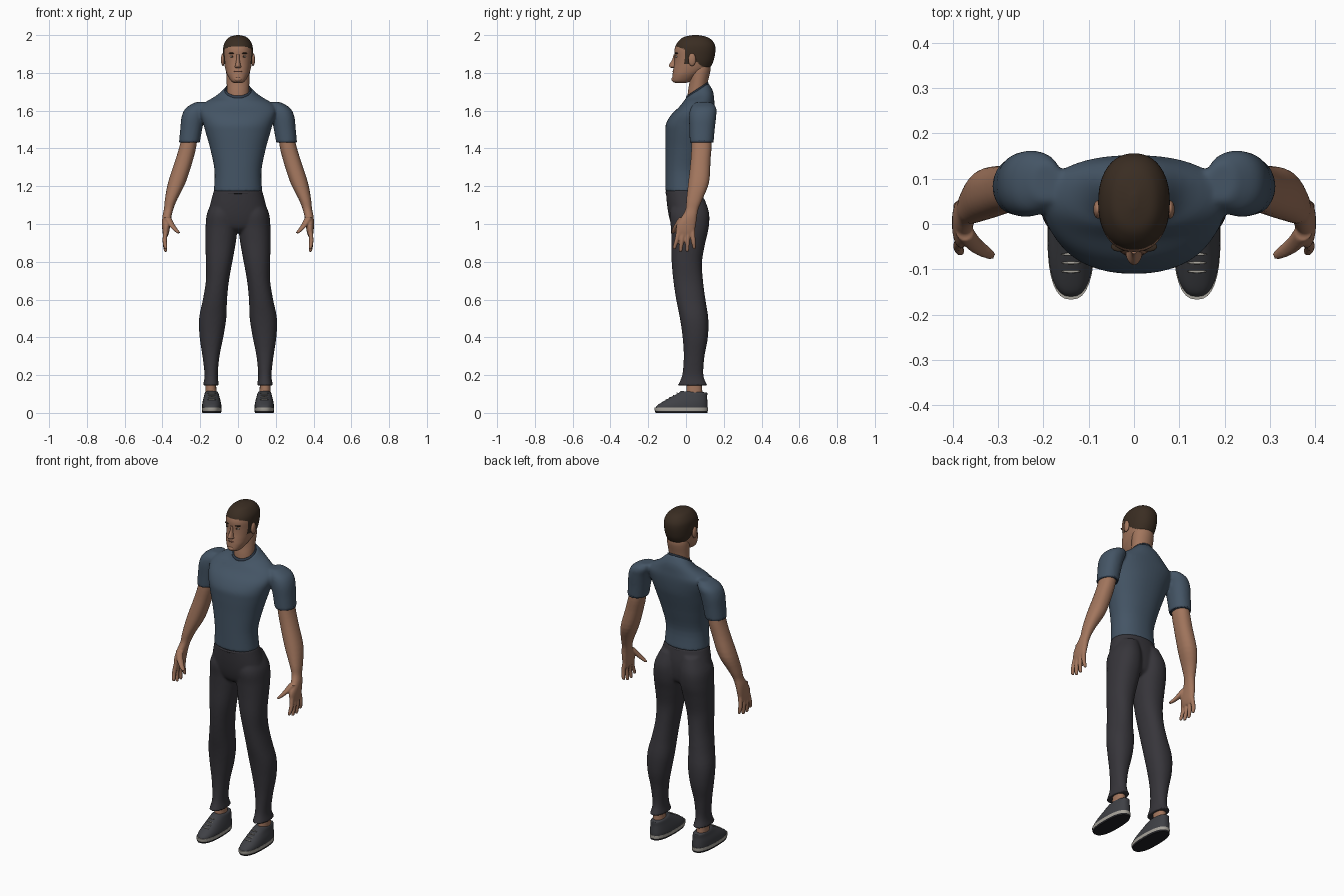
import bpy, bmesh, math
from mathutils import Vector, Matrix

old = bpy.data.objects.get("Cube")
if old:
    bpy.data.objects.remove(old, do_unlink=True)


def material(name, r, g, b):
    m = bpy.data.materials.new(name)
    m.use_nodes = True
    m.diffuse_color = (r, g, b, 1)
    node = m.node_tree.nodes["Principled BSDF"]
    node.inputs["Base Color"].default_value = (r, g, b, 1)
    node.inputs["Roughness"].default_value = 0.8
    return m


skin = material("skin", .36, .18, .11)
hair = material("brown hair", .042, .026, .016)
blue = material("blue cotton", .058, .09, .13)
navy = material("dark blue trim", .03, .045, .07)
charcoal = material("charcoal cloth", .038, .036, .043)
canvas = material("grey canvas", .05, .052, .06)
rubber = material("pale rubber", .38, .36, .32)
tread = material("dark tread", .015, .015, .018)
eye_white = material("eye white", .5, .45, .4)
lip = material("lip", .22, .09, .06)


def smooth_steps(rows, steps):
    """Catmull-Rom interpolation between rows of numbers."""
    out = []
    for i in range(len(rows) - 1):
        a, b, c, d = (rows[min(max(j, 0), len(rows) - 1)] for j in range(i - 1, i + 3))
        for s in range(steps):
            t = s / steps
            out.append([q + t * (r - p + t * (2*p - 5*q + 4*r - w + t * (3*(q - r) + w - p))) / 2
                        for p, q, r, w in zip(a, b, c, d)])
    return out + [list(rows[-1])]


def loft(bm, rows, side=1, n=32, steps=4, power=2.2):
    """Closed skin over rings given as (z, x_min, x_max, y_min, y_max, tilt)."""
    rows = [tuple(r) + (0,) * (6 - len(r)) for r in rows]
    rings = []
    for z, xa, xb, ya, yb, tilt in smooth_steps(rows, steps):
        ring = []
        for i in range(n):
            a = math.tau * i / n
            c, s = math.cos(a), math.sin(a)
            dx = math.copysign(abs(c) ** (2 / power), c) * (xb - xa) / 2
            dy = math.copysign(abs(s) ** (2 / power), s) * (yb - ya) / 2
            ring.append(bm.verts.new((side * ((xa + xb) / 2 + dx), (ya + yb) / 2 + dy, z + tilt * dy)))
        rings.append(ring)
    for lo, hi in zip(rings, rings[1:]):
        for i in range(n):
            j = (i + 1) % n
            bm.faces.new((lo[i], lo[j], hi[j], hi[i]))
    bm.faces.new(rings[0])
    bm.faces.new(rings[-1])


def tube(bm, points, side=1):
    """Tapered limb through points given as (x, y, z, radius)."""
    loft(bm, [(z, x - r, x + r, y - r, y + r) for x, y, z, r in points], side, n=12, power=2)


def ball(bm, centre, radii, side=1):
    x, y, z = centre
    m = Matrix.Translation((side * x, y, z)) @ Matrix.Diagonal((*radii, 1))
    bmesh.ops.create_uvsphere(bm, u_segments=20, v_segments=12, radius=1, matrix=m)


def finish(name, bm, mats, rule=None, voxel=0, relax=4, angle=50):
    bmesh.ops.recalc_face_normals(bm, faces=bm.faces)
    for f in bm.faces:
        f.smooth = True
        if rule:
            f.material_index = rule(f.calc_center_median())
    for e in bm.edges:
        e.smooth = len(e.link_faces) < 2 or e.calc_face_angle(0) < math.radians(angle)
    me = bpy.data.meshes.new(name)
    bm.to_mesh(me)
    bm.free()
    for m in mats:
        me.materials.append(m)
    ob = bpy.data.objects.new(name, me)
    bpy.context.collection.objects.link(ob)
    if voxel:  # fuse overlapping volumes into one soft skin
        r = ob.modifiers.new("fuse", 'REMESH')
        r.mode, r.voxel_size, r.use_smooth_shade = 'VOXEL', voxel, True
        s = ob.modifiers.new("relax", 'SMOOTH')
        s.factor, s.iterations = .5, relax
    return ob


def band(name, mat, centre, rx, ry, thick, tilt=0):
    """Elliptical ring of trim."""
    bm = bmesh.new()
    n, k = 40, 8
    grid = []
    for i in range(n):
        a = math.tau * i / n
        row = []
        for j in range(k):
            b = math.tau * j / k
            o = thick * math.cos(b)
            y = (ry + o) * math.sin(a)
            row.append(bm.verts.new(Vector(centre) + Vector(
                ((rx + o) * math.cos(a), y, 1.6 * thick * math.sin(b) + tilt * y))))
        grid.append(row)
    for i in range(n):
        for j in range(k):
            p, q, v = (i + 1) % n, (j + 1) % k, grid
            bm.faces.new((v[i][j], v[p][j], v[p][q], v[i][q]))
    finish(name, bm, [mat], angle=180)


SIDES = ((1, "left"), (-1, "right"))

# Shirt: torso and both sleeves fused
bm = bmesh.new()
torso = [(1.172, .128, -.109, .088), (1.28, .124, -.109, .08), (1.39, .145, -.109, .105),
         (1.48, .17, -.11, .13), (1.53, .184, -.106, .143), (1.58, .2, -.077, .15),
         (1.62, .2, -.036, .152), (1.65, .165, -.012, .15)]
rows = [(z, -w, w, f, b) for z, w, f, b in torso]
rows += [(1.68, -.11, .11, -.006, .143, .3), (1.707, -.072, .072, 0, .118, .65)]
loft(bm, rows, n=48)
sleeve = [(1.432, .202, .312, .02, .146), (1.5, .19, .306, .018, .152), (1.57, .175, .298, .016, .16),
          (1.615, .16, .275, .025, .16), (1.645, .16, .225, .05, .135)]
for s, _ in SIDES:
    loft(bm, sleeve, s)
finish("shirt", bm, [blue], voxel=.007, relax=6)
band("collar", navy, (0, .059, 1.707), .066, .055, .005, .65)
for s, label in SIDES:
    band(label + "_sleeve_hem", navy, (s * .257, .083, 1.437), .051, .059, .004)

# Trousers: hips and both legs fused
bm = bmesh.new()
hips = [(1.18, .127, -.107, .085), (1.1, .148, -.1, .1), (1.03, .158, -.088, .1),
        (.98, .13, -.07, .09), (.955, .06, -.04, .06)]
loft(bm, [(z, -w, w, f, b) for z, w, f, b in hips], n=48)
leg = [(1.14, .015, .125, -.06, .095), (1.06, .004, .163, -.086, .122), (.98, .003, .172, -.08, .12),
       (.9, .012, .173, -.077, .102), (.8, .03, .17, -.076, .085), (.7, .048, .17, -.067, .09),
       (.6, .058, .186, -.052, .103), (.5, .062, .206, -.032, .118), (.4, .078, .203, -.018, .116),
       (.3, .098, .188, -.012, .098), (.2, .107, .177, -.02, .092), (.145, .1, .186, -.044, .114)]
for s, _ in SIDES:
    loft(bm, leg, s)
finish("trousers", bm, [charcoal], voxel=.007)
band("waistband", charcoal, (0, -.01, 1.166), .126, .095, .004)

# Arms with palm, fingers and thumb
arm = [(1.56, .21, .28, .04, .13), (1.43, .218, .305, .03, .136), (1.34, .238, .331, .025, .13),
       (1.22, .277, .37, .012, .122), (1.13, .322, .387, .002, .087), (1.08, .342, .392, -.002, .066),
       (1.04, .352, .4, -.022, .058), (1, .358, .402, -.048, .053), (.96, .364, .4, -.053, .045),
       (.935, .372, .395, -.045, .036)]
fingers = [(.034, .043, .868), (.01, .006, .852), (-.015, -.028, .852), (-.038, -.06, .866)]
for s, label in SIDES:
    bm = bmesh.new()
    loft(bm, arm, s)
    for root, tip, low in fingers:
        tube(bm, [(.382, root, .97, .013), (.388, (root + tip) / 2, .915, .012),
                  (.384, tip, low + .012, .01), (.382, tip, low, .006)], s)
    tube(bm, [(.374, -.018, 1.035, .02), (.352, -.045, .995, .018),
              (.327, -.062, .965, .014), (.312, -.07, .95, .009)], s)
    finish(label + "_arm", bm, [skin], voxel=.0045, relax=3)

# Neck
bm = bmesh.new()
loft(bm, [(1.64, -.06, .06, .006, .112), (1.7, -.058, .058, .01, .11), (1.75, -.06, .06, .018, .115),
          (1.82, -.062, .062, .02, .13), (1.86, -.05, .05, .03, .12)], power=2)
finish("neck", bm, [skin])


# Head, with the hair coloured by a hairline that runs round the ears
def is_hair(p):
    if p.y < -.008:
        line = 1.925 - (p.y + .01) * .35
    elif p.y < .018:
        line = 1.845
    elif p.y < .045:
        line = 1.88
    else:
        line = 1.865 - (p.y - .045) * .7
    return int(p.z > line)


bm = bmesh.new()
skull = [(1.747, .022, -.058, .0), (1.758, .038, -.072, .03), (1.79, .057, -.071, .075),
         (1.82, .067, -.067, .12), (1.85, .073, -.062, .14), (1.88, .077, -.06, .15),
         (1.92, .079, -.061, .156), (1.95, .075, -.052, .152), (1.975, .061, -.033, .135),
         (1.991, .042, -.008, .108), (2, .008, .035, .065)]
loft(bm, [(z, -w, w, f, b) for z, w, f, b in skull], n=80, steps=8)
finish("head", bm, [skin, hair], is_hair, angle=180)

# Nose and chin
bm = bmesh.new()
loft(bm, [(1.898, -.008, .008, -.066, -.04), (1.87, -.009, .009, -.073, -.04),
          (1.842, -.014, .014, -.09, -.04), (1.831, -.018, .018, -.087, -.04),
          (1.825, -.01, .01, -.075, -.04)], n=20, power=2)
ball(bm, (0, -.062, 1.766), (.022, .016, .014))
finish("nose_and_chin", bm, [skin])

# Mouth
bm = bmesh.new()
ball(bm, (0, -.064, 1.807), (.023, .007, .005))
finish("mouth", bm, [lip])

# Eyes, brows and ears
for s, label in SIDES:
    parts = [("eye", eye_white, (.03, -.048, 1.886), (.013, .008, .006)),
             ("iris", hair, (.03, -.054, 1.886), (.005, .003, .005)),
             ("brow", hair, (.032, -.05, 1.904), (.019, .011, .004)),
             ("ear", skin, (.08, .032, 1.87), (.01, .02, .034))]
    for part, mat, centre, radii in parts:
        bm = bmesh.new()
        ball(bm, centre, radii, s)
        finish(label + "_" + part, bm, [mat])

# Ankles and shoes
for s, label in SIDES:
    bm = bmesh.new()
    loft(bm, [(.08, .11, .174, 0, .09), (.13, .115, .173, .002, .085), (.2, .115, .172, .005, .082)], s)
    finish(label + "_ankle", bm, [skin])

    bm = bmesh.new()
    loft(bm, [(.022, .088, .19, -.163, .113), (.04, .088, .19, -.152, .114), (.062, .092, .187, -.118, .113),
              (.085, .098, .181, -.077, .112), (.105, .104, .176, -.04, .113),
              (.112, .11, .17, -.028, .108, -.05)], s, power=2.5)
    finish(label + "_shoe", bm, [canvas])

    bm = bmesh.new()
    loft(bm, [(0, .09, .189, -.16, .113), (.014, .087, .191, -.166, .116), (.028, .087, .191, -.167, .116)],
         s, power=2.5)
    finish(label + "_sole", bm, [tread, rubber], lambda p: int(p.z > .012))

    bm = bmesh.new()
    for i in range(4):
        y = -.105 + i * .019
        ball(bm, (.139, y, .07 + i * .0115), (.022, .003, .003), s)
    finish(label + "_laces", bm, [rubber])
